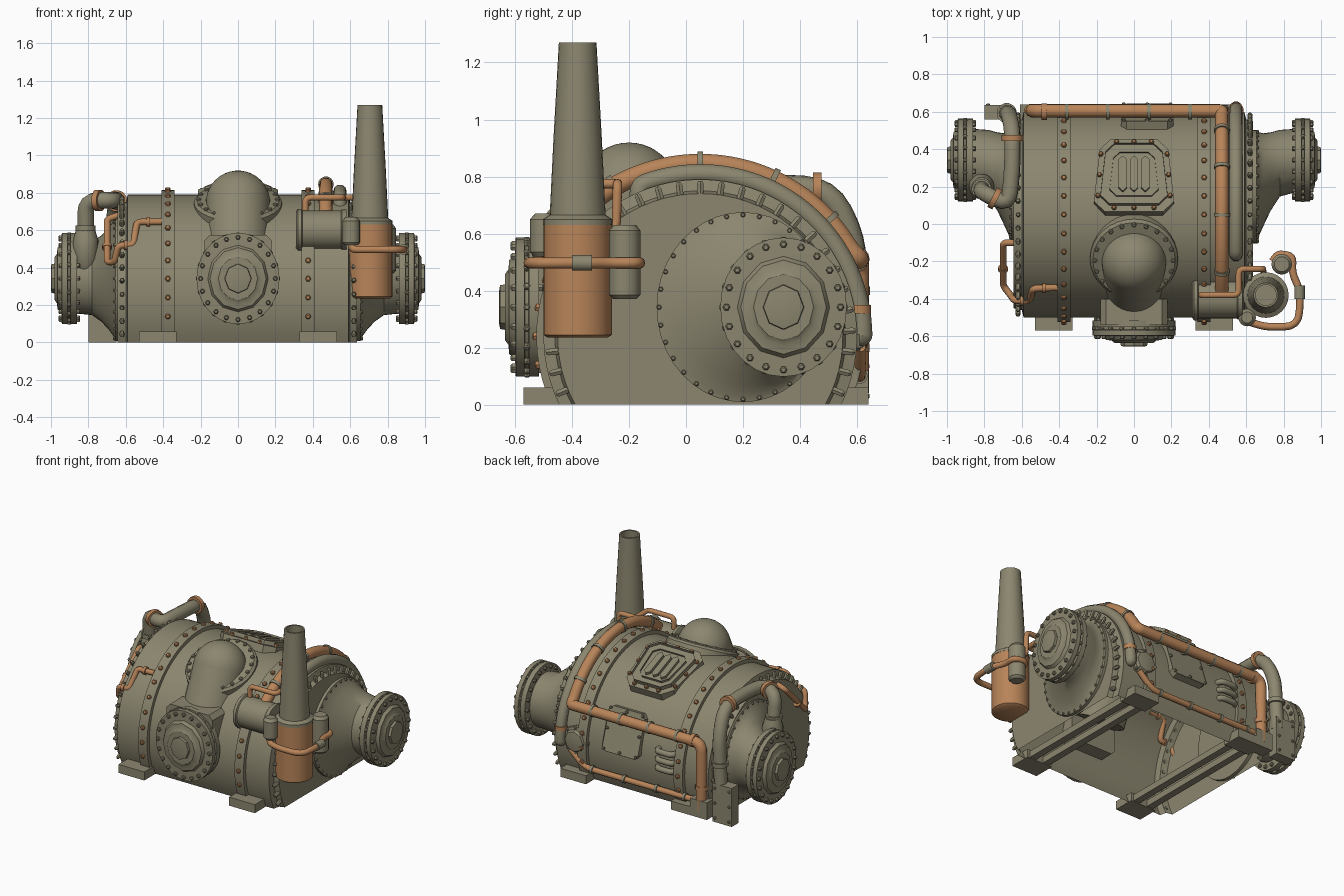
import bpy, bmesh, math
from mathutils import Vector

if "Cube" in bpy.data.objects:
    bpy.data.objects.remove(bpy.data.objects["Cube"])


def material(name, rgb):
    m = bpy.data.materials.new(name)
    m.use_nodes = True
    m.diffuse_color = (*rgb, 1)
    m.node_tree.nodes["Principled BSDF"].inputs["Base Color"].default_value = (*rgb, 1)
    return m


OLIVE = material("olive_paint", (0.262, 0.24, 0.16))
COPPER = material("copper", (0.48, 0.232, 0.1))
X, Y, Z = Vector((1, 0, 0)), Vector((0, 1, 0)), Vector((0, 0, 1))
CY, CZ, R = 0.05, 0.24, 0.55        # barrel axis and radius
TALL = 1.1                          # flanges are slightly taller than wide


def activate(ob):
    bpy.ops.object.select_all(action='DESELECT')
    ob.select_set(True)
    bpy.context.view_layer.objects.active = ob


def finish(name, bm, mat, smooth=True):
    bmesh.ops.recalc_face_normals(bm, faces=bm.faces)
    me = bpy.data.meshes.new(name)
    bm.to_mesh(me)
    bm.free()
    me.materials.append(mat)
    ob = bpy.data.objects.new(name, me)
    bpy.context.collection.objects.link(ob)
    if smooth:
        activate(ob)
        bpy.ops.object.shade_smooth_by_angle(angle=math.radians(35))


def frame(d):
    d = Vector(d).normalized()
    ref = Y if abs(d.x) > 0.8 else X
    u = (ref - d * ref.dot(d)).normalized()
    return u, d.cross(u), d


def circle(c, d, r, n, tall=1):
    u, v, _ = frame(d)
    return [Vector(c) + r * (u * math.cos(t) + v * tall * math.sin(t))
            for t in (2 * math.pi * i / n for i in range(n))]


def bridge(bm, loops, closed=True, caps=True):
    """Skin a row of loops; returns the last cap."""
    rows = [[bm.verts.new(p) for p in loop] for loop in loops]
    n = len(rows[0])
    for a, b in zip(rows, rows[1:]):
        for i in range(n if closed else n - 1):
            j = (i + 1) % n
            bm.faces.new((a[i], a[j], b[j], b[i]))
    if caps:
        bm.faces.new(rows[0])
        return bm.faces.new(rows[-1])


def loft(name, rings, mat=OLIVE, n=32, tall=1):
    bm = bmesh.new()
    bridge(bm, [circle(c, d, r, n, tall) for c, d, r in rings])
    finish(name, bm, mat)


def lathe(name, loc, d, profile, mat=OLIVE, n=32, tall=1):
    d = Vector(d).normalized()
    loft(name, [(Vector(loc) + d * h, d, r) for r, h in profile], mat, n, tall)


def box(name, lo, hi):
    bm = bmesh.new()
    bmesh.ops.create_cube(bm, size=1)
    lo, hi = Vector(lo), Vector(hi)
    for v in bm.verts:
        v.co = Vector(v.co[i] * (hi - lo)[i] + (hi + lo)[i] / 2 for i in range(3))
    finish(name, bm, OLIVE, False)


def bolts(name, spots, r=0.013, h=0.016, mat=OLIVE):
    bm = bmesh.new()
    for p, d in spots:
        d = Vector(d).normalized()
        bridge(bm, [circle(p + d * k * h, d, r * s, 6) for k, s in ((-0.5, 1), (0.7, 1), (1, 0.6))])
    finish(name, bm, mat, False)


def tube(name, pts, r, mat=COPPER, bend=0.06):
    """Pipe along a polyline with rounded corners."""
    pts = [Vector(p) for p in pts]
    path = [pts[0]]
    for a, b, c in zip(pts, pts[1:], pts[2:]):
        k = min(bend, (b - a).length * 0.45, (c - b).length * 0.45)
        p, q = b + (a - b).normalized() * k, b + (c - b).normalized() * k
        path += [p.lerp(b, t).lerp(b.lerp(q, t), t) for t in (0, 0.25, 0.5, 0.75, 1)]
    path.append(pts[-1])
    cu = bpy.data.curves.new(name, 'CURVE')
    cu.dimensions, cu.bevel_depth, cu.bevel_resolution, cu.use_fill_caps = '3D', r, 3, True
    sp = cu.splines.new('POLY')
    sp.points.add(len(path) - 1)
    for s, p in zip(sp.points, path):
        s.co = (*p, 1)
    cu.materials.append(mat)
    ob = bpy.data.objects.new(name, cu)
    bpy.context.collection.objects.link(ob)
    activate(ob)
    bpy.ops.object.convert(target='MESH')
    bpy.ops.object.shade_smooth_by_angle(angle=math.radians(40))


def on_barrel(x, deg, r=R):
    """Point and outward direction; the angle runs from the top towards the back."""
    d = Vector((0, math.sin(math.radians(deg)), math.cos(math.radians(deg))))
    return Vector((x, CY, CZ)) + d * r, d


def arch(name, sections, caps=False):
    bm, loops = bmesh.new(), []
    for x, r in sections:
        end = math.degrees(math.acos(-CZ / r))
        loops.append([on_barrel(x, end * (i / 24 - 1), r)[0] for i in range(49)])
    bridge(bm, loops, closed=False, caps=caps)
    finish(name, bm, OLIVE)


def slab(name, p, d, w, h, cut, t, rim=0, dip=0, taper=1):
    """Chamfered plate lying on a surface, with an optional raised rim."""
    u, v, d = frame(d)
    w, h = w / 2, h / 2
    b = w * taper
    outline = [(b, h - cut), (b - cut, h), (cut - b, h), (-b, h - cut),
               (-w, cut - h), (cut - w, -h), (w - cut, -h), (w, cut - h)]
    bm = bmesh.new()
    top = bridge(bm, [[p + u * x + v * y + d * k for x, y in outline] for k in (-0.04, t)])
    if rim:
        bmesh.ops.inset_region(bm, faces=[top], thickness=rim)
        bmesh.ops.translate(bm, verts=top.verts, vec=-d * dip)
    finish(name, bm, OLIVE, False)


def clamps(name, spots, r, mat=OLIVE, width=0.02):
    bm = bmesh.new()
    for p, d in spots:
        d = Vector(d).normalized()
        bridge(bm, [circle(Vector(p) + d * k * width, d, r, 14) for k in (-0.5, 0.5)])
    finish(name, bm, mat)


def flange(name, c, d):
    """Twin bolted plates with a stepped cover; c is the inner face centre."""
    c, d = Vector(c), Vector(d)
    lathe(name, c, d, [(0.17, 0), (0.222, 0), (0.222, 0.035), (0.205, 0.037), (0.205, 0.05),
                       (0.222, 0.052), (0.222, 0.082), (0.175, 0.085)], n=28, tall=TALL)
    lathe(name + "_cover", c + d * 0.08, d, [(0.165, 0), (0.15, 0.025), (0.12, 0.028), (0.105, 0.04)], n=12, tall=TALL)
    lathe(name + "_cap", c + d * 0.1, d, [(0.075, 0), (0.07, 0.037), (0.055, 0.04)], n=8, tall=TALL)
    bolts(name + "_bolts", [(q, d) for q in circle(c + d * 0.084, d, 0.2, 20, TALL)], 0.013, 0.016)
    bolts(name + "_rear_bolts", [(q, -d) for q in circle(c, d, 0.2, 20, TALL)], 0.013, 0.016)
    bolts(name + "_studs", [(q, q - c - d * 0.043) for q in circle(c + d * 0.043, d, 0.213, 20, TALL)], 0.012, 0.012)


# Barrel shell, open underneath, with stepped ends
arch("barrel", [(-0.645, 0.5), (-0.6, 0.51), (-0.59, R), (0.59, R), (0.6, 0.51), (0.635, 0.5)], True)
for s, side in ((-1, "right"), (1, "left")):
    x = s * 0.375
    arch(side + "_strap", [(x - 0.035, R), (x - 0.035, 0.575), (x + 0.035, 0.575), (x + 0.035, R)])
    bolts(side + "_strap_rivets", [on_barrel(x, a, 0.575) for a in range(-110, 111, 10)], 0.015, 0.014, COPPER)
    bolts(side + "_rim_bolts", [on_barrel(s * 0.62, a, 0.515) for a in range(-112, 113, 8)], 0.013, 0.03)
    # Feet and cross beams
    box(side + "_front_foot", (s * 0.43 - 0.1, -0.57, 0), (s * 0.43 + 0.1, -0.42, 0.06))
    box(side + "_back_foot", (s * 0.43 - 0.1, 0.5, 0), (s * 0.43 + 0.1, 0.64, 0.06))
    for k in (-0.055, 0.055):
        box(side + "_beam", (s * 0.43 + k - 0.025, -0.5, 0.005), (s * 0.43 + k + 0.025, 0.6, 0.05))
    # End nozzle: skewed cone and flange
    loft(side + "_nozzle", [((s * a, y, 0.342), X * s, r) for a, y, r in (
        (0.62, 0.2, 0.303), (0.655, 0.2, 0.303), (0.66, 0.205, 0.287), (0.69, 0.235, 0.25),
        (0.73, 0.28, 0.21), (0.78, 0.325, 0.178), (0.88, 0.342, 0.168))], n=40, tall=TALL)
    flange(side + "_nozzle_flange", (s * 0.86, 0.342, 0.342), X * s)
    bolts(side + "_cone_bolts", [(q, X * s) for q in circle((s * 0.655, 0.2, 0.342), X, 0.294, 32, TALL)], 0.009, 0.012)

# Front intake: domed elbow leaving the barrel and turning down to a flange
DOME = Vector((0, -0.2, 0.747))
dome = [(0.172 * math.cos(math.radians(a)), 0.172 * math.sin(math.radians(a))) for a in range(0, 89, 8)]
lathe("intake_stub", DOME, (0, -0.42, 0.9), [(0.17, -0.16)] + dome)
lathe("intake_elbow", DOME, (0, 0.42, 0.9), [(0.17, -0.36)] + dome)
p, d = on_barrel(0, -25, 0.5)
lathe("elbow_collar", p, d, [(0.235, 0), (0.235, 0.06), (0.22, 0.075), (0.16, 0.08)])
bolts("elbow_collar_bolts", [(q, d) for q in circle(p + d * 0.073, d, 0.21, 20)], 0.013, 0.014)
slab("intake_neck", Vector((0, -0.44, 0.42)), -Y, 0.36, 0.31, 0.03, 0.1)
flange("intake_flange", (0, -0.515, 0.342), -Y)

# Roof hatch with louvres
p, d = on_barrel(0, 22)
u, v, _ = frame(d)
slab("hatch_base", p, d, 0.43, 0.42, 0.06, 0.012, taper=0.85)
slab("hatch_frame", p, d, 0.36, 0.35, 0.05, 0.04, 0.03, 0.02, 0.85)
slab("hatch_panel", p, d, 0.26, 0.25, 0.035, 0.036, 0.015, 0.012, 0.85)
for k in (-1, 0, 1):
    slab("hatch_louvre", p + u * k * 0.06, d, 0.045, 0.2, 0.02, 0.042)
bolts("hatch_bolts", [(p + u * a * (1 - b * 0.35) + v * b + d * 0.012, d) for a, b in
                      [(s * 0.185, k) for s in (-1, 1) for k in (-0.12, 0, 0.12)] +
                      [(k, s * 0.19) for s in (-1, 1) for k in (-0.1, 0, 0.1)]], 0.013, 0.02, COPPER)

# Chimney on its copper drum
C = Vector((0.705, -0.38, 0))
lathe("chimney_drum", C + Z * 0.235, Z, [(0.105, 0), (0.12, 0.01), (0.12, 0.4)], COPPER)
lathe("chimney", C + Z * 0.63, Z, [(0.122, 0), (0.122, 0.02), (0.098, 0.035), (0.085, 0.3), (0.066, 0.64),
                                   (0.055, 0.64), (0.06, 0.5)], n=24)
lathe("drum_side_tank", (0.79, -0.215, 0.37), Z, [(0.04, 0), (0.055, 0.015), (0.055, 0.24), (0.04, 0.26)], n=20)
lathe("drum_front_tank", (0.605, -0.5, 0.52), Z, [(0.035, 0), (0.047, 0.015), (0.047, 0.13), (0.03, 0.15)], n=16)
tube("drum_loop_pipe", [(0.74, -0.2, 0.497), (0.77, -0.16, 0.497), (0.85, -0.17, 0.497), (0.845, -0.26, 0.497),
                        (0.89, -0.36, 0.497), (0.88, -0.55, 0.497), (0.7, -0.55, 0.497),
                        (0.605, -0.52, 0.497), (0.605, -0.5, 0.56)], 0.02, bend=0.11)
clamps("drum_pipe_joint", [((0.885, -0.365, 0.497), Y)], 0.028, width=0.07)
lathe("pump", (0.31, -0.4, 0.6), X, [(0.1, 0), (0.115, 0.01), (0.115, 0.03), (0.105, 0.035), (0.105, 0.24),
                                     (0.11, 0.245), (0.11, 0.27)], n=24)
tube("pump_pipe", [(0.36, -0.38, 0.66), (0.36, -0.38, 0.775), (0.56, -0.38, 0.775), (0.56, -0.24, 0.775),
                   (0.69, -0.24, 0.775), (0.69, -0.245, 0.62), (0.7, -0.3, 0.6)], 0.017, bend=0.03)

# Large copper pipe over the barrel and along the back
over = [on_barrel(0.47, a, 0.606)[0] for a in range(-48, 61, 6)]
tube("main_pipe", [over[0] - Z * 0.08] + over + [(0.47, 0.606, 0.51), (-0.545, 0.606, 0.51), (-0.545, 0.606, 0.04)], 0.036)
clamps("main_pipe_clamps", [(on_barrel(0.47, a, 0.606)[0], (0, math.cos(math.radians(a)), -math.sin(math.radians(a))))
                            for a in (-30, 0, 25, 48)] +
       [((x, 0.6, 0.51), X) for x in (0.3, 0.08, -0.14, -0.36)], 0.042)
clamps("main_pipe_unions", [((-0.48, 0.6, 0.51), X), ((-0.545, 0.6, 0.2), Z)], 0.044, COPPER, 0.03)

# Second pipe beside it, ending beside a back valve
over = [on_barrel(0.545, a, 0.57)[0] for a in range(-22, 91, 7)]
tube("side_pipe", [over[0] - Z * 0.06] + over + [(0.545, 0.608, 0.24)], 0.036, OLIVE)
clamps("side_pipe_unions", [((0.545, 0.608, 0.335), Z)], 0.042, COPPER, 0.03)
lathe("back_valve", (0.43, 0.54, 0.27), Y, [(0.1, 0), (0.1, 0.07), (0.08, 0.075), (0.07, 0.095), (0.04, 0.1)], n=8)
bolts("back_valve_bolts", [(q, Y) for q in circle((0.43, 0.61, 0.27), Y, 0.088, 8)], 0.01, 0.012)
tube("back_drain_pipe", [(0.47, 0.61, 0.2), (0.36, 0.61, 0.1), (-0.5, 0.61, 0.1)], 0.02)
clamps("back_drain_clamps", [((x, 0.61, 0.1), X) for x in (0.3, 0.05, -0.2, -0.42)], 0.027)

# Back access plate, coil and junction boxes
p, d = on_barrel(0.07, 72, 0.56)
slab("access_plate", p, d, 0.28, 0.3, 0.03, 0.015, 0.025, 0.006)
u, v, _ = frame(d)
bolts("access_plate_bolts", [(p + u * a * 0.125 + v * b * 0.135 + d * 0.015, d) for a in (-1, 0, 1)
                             for b in (-1, 0, 1) if a or b], 0.01, 0.01)
for z in (0.25, 0.31, 0.37):
    tube("back_coil", [(-0.33, 0.54, z), (-0.33, 0.62, z), (-0.2, 0.62, z), (-0.2, 0.54, z)], 0.02, OLIVE, 0.05)
box("junction_box", (-0.8, 0.56, 0), (-0.65, 0.635, 0.27))
box("pipe_shoe", (-0.61, 0.55, 0), (-0.48, 0.64, 0.12))
bolts("junction_box_bolts", [(Vector((x, 0.632, z)), Y) for x in (-0.78, -0.67) for z in (0.03, 0.135, 0.24)], 0.01, 0.012)

# Steam pipe from the right nozzle to the junction box
lathe("nozzle_valve", (-0.815, 0.2, 0.38), Z, [(0.03, 0), (0.068, 0.07), (0.068, 0.17), (0.055, 0.21), (0.05, 0.23)], n=16)
tube("steam_pipe", [(-0.815, 0.2, 0.5), (-0.815, 0.17, 0.76), (-0.67, 0.1, 0.76), (-0.65, 0.3, 0.765),
                    (-0.65, 0.5, 0.755), (-0.67, 0.59, 0.58), (-0.69, 0.595, 0.2)], 0.044, OLIVE, 0.09)
clamps("steam_pipe_unions", [((-0.745, 0.137, 0.76), (1, -0.5, 0)), ((-0.65, 0.46, 0.757), Y)], 0.058, COPPER, 0.03)
clamps("steam_pipe_collars", [((-0.68, 0.593, 0.4), Z), ((-0.815, 0.187, 0.61), Z)], 0.054, OLIVE, 0.03)

# Thin zigzag pipe at the front right corner
tube("zigzag_pipe", [(-0.41, -0.34, 0.645), (-0.54, -0.345, 0.645), (-0.56, -0.41, 0.52), (-0.64, -0.41, 0.52),
                     (-0.66, -0.38, 0.43), (-0.7, -0.33, 0.43), (-0.7, -0.1, 0.66), (-0.64, -0.1, 0.68)], 0.018, bend=0.025)
clamps("zigzag_unions", [((-0.48, -0.342, 0.645), X), ((-0.6, -0.41, 0.52), X), ((-0.7, -0.24, 0.51), (0, 1, 1))], 0.026, COPPER)
